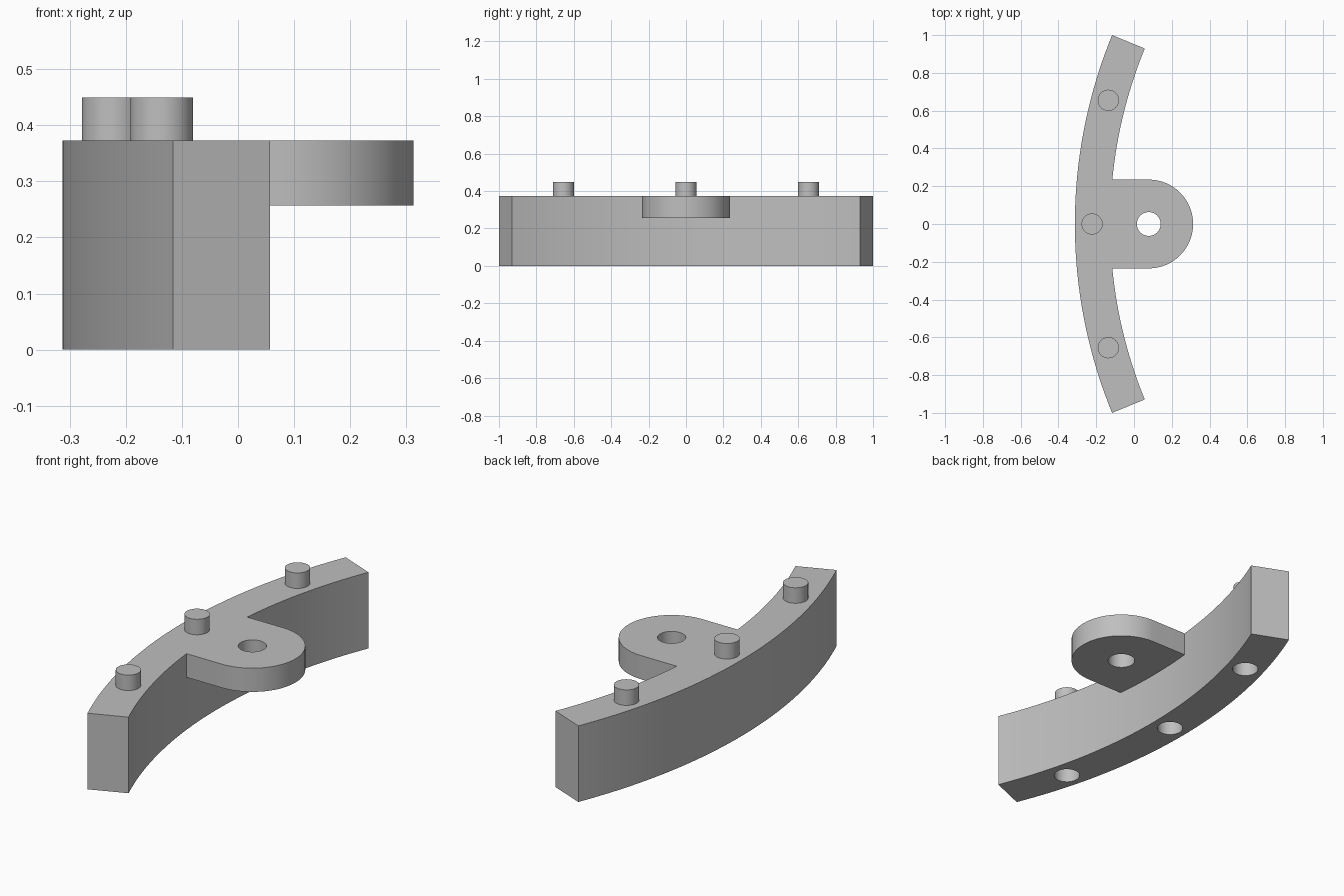
import bpy, bmesh
from math import sin, cos, asin, pi, radians

cube = bpy.data.objects.get("Cube")
if cube:
    bpy.data.objects.remove(cube, do_unlink=True)

TOP = 0.373
ARC_X = 2.324                  # centre of the curved bar
R_OUT, R_IN = 2.637, 2.45
TAB_X, TAB_R = 0.078, 0.235
PEGS = {"front": (-0.136, -0.655), "middle": (-0.222, 0), "back": (-0.136, 0.655)}

grey = bpy.data.materials.new("plain grey")
grey.use_nodes = True
colour = (0.52, 0.52, 0.52, 1)
grey.diffuse_color = colour
grey.node_tree.nodes["Principled BSDF"].inputs["Base Color"].default_value = colour


def arc(cx, r, start, end, n):
    """Points along a circular arc centred on the x axis."""
    steps = [start + (end - start) * i / n for i in range(n + 1)]
    return [(cx + r * cos(a), r * sin(a)) for a in steps]


def extrude(name, outline, z0, z1):
    """Solid prism from a flat outline."""
    bm = bmesh.new()
    face = bm.faces.new([bm.verts.new((x, y, z0)) for x, y in outline])
    new = bmesh.ops.extrude_face_region(bm, geom=[face])["geom"]
    verts = [v for v in new if isinstance(v, bmesh.types.BMVert)]
    bmesh.ops.translate(bm, vec=(0, 0, z1 - z0), verts=verts)
    bmesh.ops.recalc_face_normals(bm, faces=bm.faces)
    mesh = bpy.data.meshes.new(name)
    bm.to_mesh(mesh)
    bm.free()
    mesh.materials.append(grey)
    obj = bpy.data.objects.new(name, mesh)
    bpy.context.collection.objects.link(obj)
    return obj


def cylinder(name, x, y, r, z0, z1):
    ring = arc(x, r, 0, 2 * pi, 48)[:-1]
    return extrude(name, [(px, py + y) for px, py in ring], z0, z1)


def select(obj):
    bpy.ops.object.select_all(action="DESELECT")
    obj.select_set(True)
    bpy.context.view_layer.objects.active = obj


def combine(target, tool, operation):
    """Apply a boolean and discard the tool."""
    mod = target.modifiers.new(operation, "BOOLEAN")
    mod.operation, mod.object, mod.solver = operation, tool, "EXACT"
    select(target)
    bpy.ops.object.modifier_apply(modifier=mod.name)
    bpy.data.objects.remove(tool, do_unlink=True)


# Curved bar with radial ends
half = asin(1 / R_OUT)
outline = (arc(ARC_X, R_OUT, pi - half, pi + half, 40)
           + arc(ARC_X, R_IN, pi + half, pi - half, 40))
bar = extrude("curved_bar", outline, 0, TOP)

# Rounded mounting tab, merged into the bar
tab_outline = [(-0.2, -TAB_R)] + arc(TAB_X, TAB_R, -pi / 2, pi / 2, 40) + [(-0.2, TAB_R)]
combine(bar, extrude("tab", tab_outline, 0.257, TOP), "UNION")

# Screw hole through the tab
combine(bar, cylinder("tab_hole", TAB_X, 0, 0.063, 0.2, 0.5), "DIFFERENCE")

# Sockets underneath, and matching pegs on top
parts = [bar]
for place, (x, y) in PEGS.items():
    combine(bar, cylinder("socket", x, y, 0.06, -0.1, 0.09), "DIFFERENCE")
    parts.append(cylinder(place + "_peg", x, y, 0.056, TOP - 0.01, 0.449))

for obj in parts:
    select(obj)
    bpy.ops.object.shade_smooth_by_angle(angle=radians(30))
